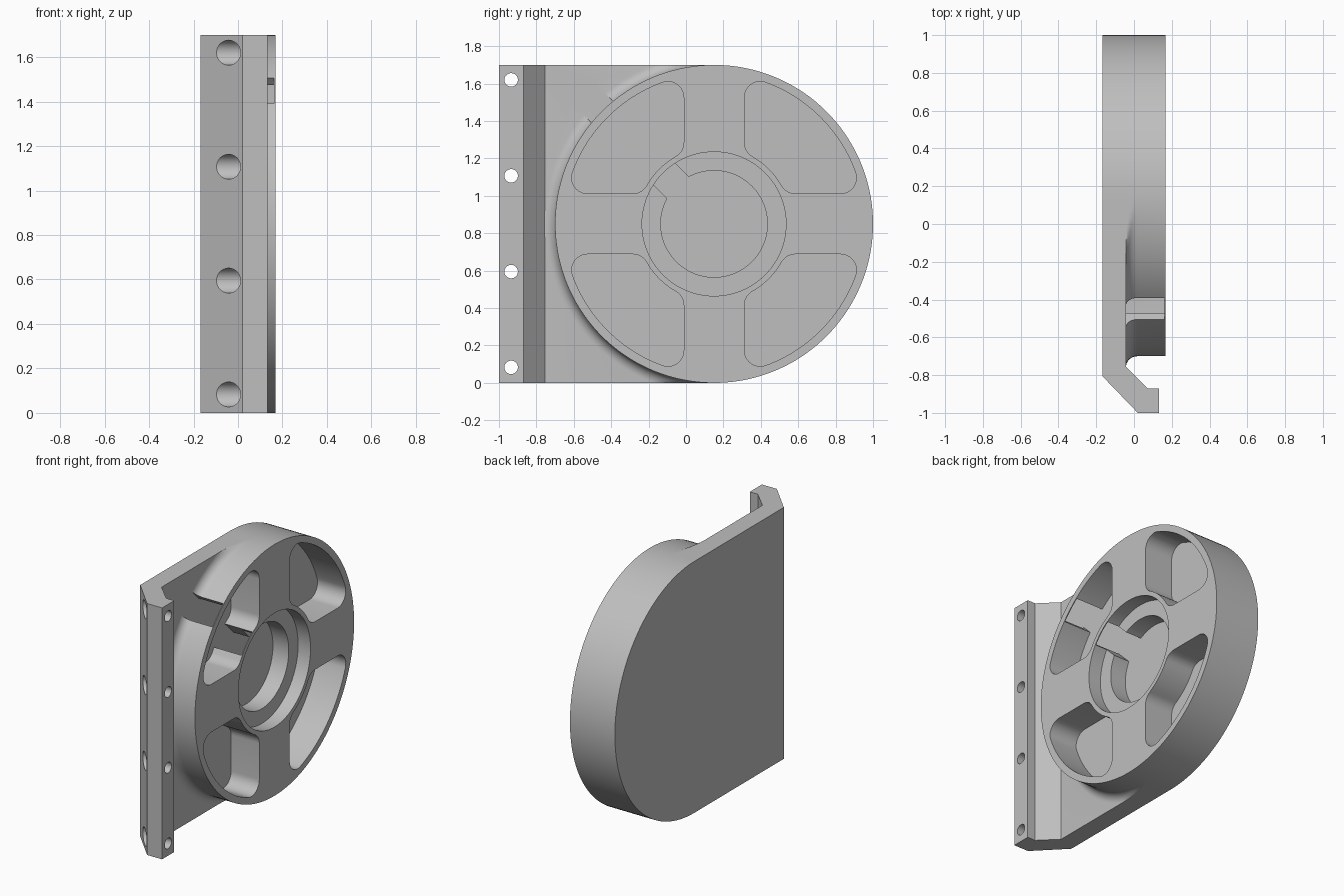
import bpy, bmesh, math

if "Cube" in bpy.data.objects:
    bpy.data.objects.remove(bpy.data.objects["Cube"])

BACK, FRONT, FLOOR, LEDGE, LID = -0.168, 0.168, -0.043, 0.075, 0.162
CY, CZ, R, H = 0.15, 0.85, 0.85, 1.7

grey = bpy.data.materials.new("plain_grey")
grey.diffuse_color = (0.52, 0.52, 0.52, 1)
grey.use_nodes = True
grey.node_tree.nodes["Principled BSDF"].inputs["Base Color"].default_value = grey.diffuse_color


def finish(name, bm):
    bmesh.ops.recalc_face_normals(bm, faces=bm.faces)
    me = bpy.data.meshes.new(name)
    bm.to_mesh(me)
    bm.free()
    me.materials.append(grey)
    ob = bpy.data.objects.new(name, me)
    bpy.context.collection.objects.link(ob)
    return ob


def prism(name, pts, axis, lo, hi):
    """Extrude a closed outline along x (points are y,z) or z (points are x,y)."""
    bm = bmesh.new()
    place = (lambda p, d: (d, p[0], p[1])) if axis == 'x' else (lambda p, d: (p[0], p[1], d))
    a = [bm.verts.new(place(p, lo)) for p in pts]
    b = [bm.verts.new(place(p, hi)) for p in pts]
    bm.faces.new(a)
    bm.faces.new(b)
    n = len(pts)
    for i in range(n):
        j = (i + 1) % n
        bm.faces.new((a[i], a[j], b[j], b[i]))
    return finish(name, bm)


def arc(cx, cy, r, a0, a1, n):
    return [(cx + r * math.cos(a0 + (a1 - a0) * i / n),
             cy + r * math.sin(a0 + (a1 - a0) * i / n)) for i in range(n + 1)]


def circle(cx, cy, r, n):
    return arc(cx, cy, r, 0, 2 * math.pi, n)[:-1]


def combine(target, tool, op):
    bpy.context.view_layer.objects.active = target
    m = target.modifiers.new("bool", 'BOOLEAN')
    m.operation, m.solver, m.object = op, 'EXACT', tool
    bpy.ops.object.modifier_apply(modifier=m.name)
    bpy.data.objects.remove(tool)


# Back plate with bent flange, one profile run up z
body = prism("wheel_housing", [
    (BACK, CY), (BACK, -0.805), (0.02, -1), (0.132, -1), (0.132, -0.87),
    (0.072, -0.87), (FLOOR, -0.755), (FLOOR, CY)], 'z', 0, H)

# Disc with a fillet at its foot, trimmed to the plate's height
FIL, SEG = 0.06, 144
profile = [(BACK, R + FIL)]
for i in range(9):
    t = math.pi / 2 * i / 8
    profile.append((FLOOR + FIL - FIL * math.cos(t), R + FIL - FIL * math.sin(t)))
profile.append((FRONT, R))
bm = bmesh.new()
rings = []
for x, r in profile:
    ring = []
    for k in range(SEG):
        t = 2 * math.pi * k / SEG
        c, s = math.cos(t), math.sin(t)
        limit = R if c > -1e-6 else R / max(abs(s), 1e-6)
        q = min(r, limit)
        ring.append(bm.verts.new((x, round(CY + q * c, 6), round(CZ + q * s, 6))))
    rings.append(ring)
for a, b in zip(rings, rings[1:]):
    for k in range(SEG):
        j = (k + 1) % SEG
        bm.faces.new((a[k], a[j], b[j], b[k]))
bm.faces.new(rings[0])
bm.faces.new(rings[-1])
combine(body, finish("disc", bm), 'UNION')

# Four rounded pockets between the spokes
A, RO, RI, F = 0.162, 0.805, 0.415, 0.085
u = A + F
vo = math.sqrt((RO - F) ** 2 - u * u)
vi = math.sqrt((RI + F) ** 2 - u * u)
to, ti = math.atan2(vo, u), math.atan2(vi, u)
outline = arc(u, vi, F, ti + math.pi, math.pi, 8)             # hub corner
outline += arc(u, vo, F, math.pi, to, 10)                     # rim corner
outline += arc(0, 0, RO, to, math.pi / 2 - to, 24)[1:-1]      # rim
outline += arc(vo, u, F, math.pi / 2 - to, -math.pi / 2, 10)  # rim corner
outline += arc(vi, u, F, -math.pi / 2, -math.pi / 2 - ti, 8)  # hub corner
outline += arc(0, 0, RI, math.pi / 2 - ti, ti, 10)[1:-1]      # hub
for sy in (-1, 1):
    for sz in (-1, 1):
        pts = [(CY + sy * p, CZ + sz * q) for p, q in outline]
        combine(body, prism("pocket_cutter", pts, 'x', FLOOR, 0.3), 'DIFFERENCE')

# Stepped centre bore
combine(body, prism("bore_cutter", circle(CY, CZ, 0.385, 96), 'x', LEDGE, 0.3), 'DIFFERENCE')
combine(body, prism("bore_cutter", circle(CY, CZ, 0.285, 96), 'x', FLOOR, 0.3), 'DIFFERENCE')

# Diagonal channel from the bore out through the rim, under a thin skin
d, W = math.sqrt(0.5), 0.081
slot = [(CY - d * r + d * w, CZ + d * r + d * w)
        for r, w in ((0.24, -W), (1.0, -W), (1.0, W), (0.24, W))]
combine(body, prism("slot_cutter", slot, 'x', FLOOR, LID), 'DIFFERENCE')

# Counterbored screw holes in the flange
for z in (0.083, 0.595, 1.107, 1.62):
    combine(body, prism("hole_cutter", circle(-0.935, z, 0.056, 40), 'x', -0.3, 0.06), 'DIFFERENCE')
    combine(body, prism("hole_cutter", circle(-0.935, z, 0.036, 40), 'x', -0.3, 0.3), 'DIFFERENCE')

# Smooth curved walls, keep edges sharp
bpy.ops.object.select_all(action='DESELECT')
body.select_set(True)
bpy.context.view_layer.objects.active = body
bpy.ops.object.shade_smooth_by_angle(angle=math.radians(30))
